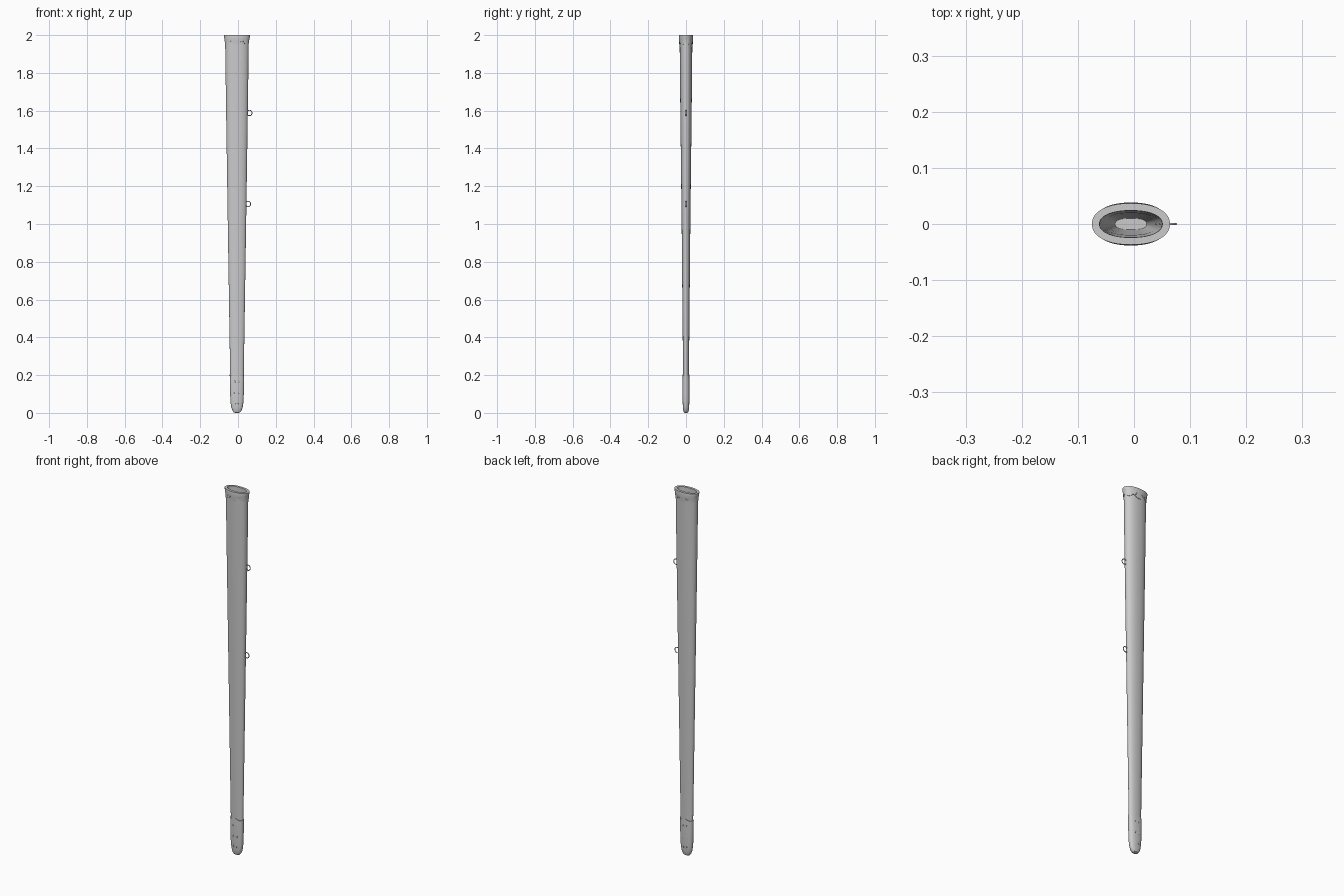
import bpy, bmesh, math
from mathutils import Vector

if "Cube" in bpy.data.objects:
    bpy.data.objects.remove(bpy.data.objects["Cube"])

CX = -0.0055
N = 64

def sect(t, a, b, e=2.2):
    """Point on a rounded-oval cross-section."""
    c, s = math.cos(t), math.sin(t)
    return (CX + a * math.copysign(abs(c) ** (2 / e), c),
            b * math.copysign(abs(s) ** (2 / e), s))

def lerp_table(table, z):
    for p, q in zip(table, table[1:]):
        if z <= q[0]:
            f = (z - p[0]) / (q[0] - p[0])
            return [p[i] + (q[i] - p[i]) * f for i in (1, 2)]
    return list(table[-1][1:])

# Half width and half depth along the blade sleeve
BODY = [(0.0, 0.033, 0.013), (0.2, 0.036, 0.0155), (1.0, 0.0485, 0.023),
        (1.6, 0.0575, 0.030), (2.0, 0.063, 0.034)]

def loft(name, rings, cap_start=False, cap_end=False):
    """Skin a list of rings, each a list of N points."""
    bm = bmesh.new()
    vs = [[bm.verts.new(p) for p in r] for r in rings]
    for r0, r1 in zip(vs, vs[1:]):
        for i in range(N):
            j = (i + 1) % N
            bm.faces.new((r0[i], r0[j], r1[j], r1[i]))
    if cap_start:
        bm.faces.new(vs[0][::-1])
    if cap_end:
        bm.faces.new(vs[-1])
    bmesh.ops.recalc_face_normals(bm, faces=bm.faces)
    return finish(name, bm)

def finish(name, bm):
    me = bpy.data.meshes.new(name)
    bm.to_mesh(me)
    bm.free()
    ob = bpy.data.objects.new(name, me)
    bpy.context.collection.objects.link(ob)
    bpy.context.view_layer.objects.active = ob
    ob.select_set(True)
    bpy.ops.object.shade_smooth_by_angle(angle=math.radians(35))
    ob.select_set(False)
    return ob

ANG = [2 * math.pi * i / N for i in range(N)]

def ring(z, a, b, e=2.2):
    return [(*sect(t, a, b, e), z) for t in ANG]

# Hollow tapered sleeve: outside up, over the lip, inside down to the floor
rings = [ring(z, *lerp_table(BODY, z)) for z in (0.12, 0.2, 0.6, 1.0, 1.3, 1.6, 1.985)]
rings.append(ring(1.985, 0.056, 0.024))
for z in (1.6, 1.0, 0.5, 0.2):
    a, b = lerp_table(BODY, z)
    rings.append(ring(z, a - 0.004, b - 0.0035, 2.6))
rings.append(ring(0.15, 0.028, 0.010, 2.6))
loft("sleeve", rings, True, True)

# Throat collar with scalloped lower edge and flared rim
def scallop(t):
    u = abs(math.cos(t))
    return 1.962 - 0.018 * abs(math.sin(3 * t)) * (1 - 0.5 * u ** 4)

def collar_ring(off, frac):
    out = []
    for t in ANG:
        z0 = scallop(t)
        z = z0 + (1.99 - z0) * frac
        a, b = lerp_table(BODY, z)
        out.append((*sect(t, a + off, b + off), z))
    return out

loft("throat_collar", [collar_ring(-0.001, 0), collar_ring(0.002, 0),
     collar_ring(0.0025, 0.5), collar_ring(0.0045, 0.85),
     ring(1.993, 0.0695, 0.0370), ring(2.0, 0.0695, 0.0370),
     ring(2.0, 0.056, 0.0240), ring(1.95, 0.0555, 0.0235)])

# Tip cover with rounded end
CHAPE = [(0.0, 0.009, 0.006), (0.003, 0.017, 0.011), (0.012, 0.024, 0.0145),
         (0.03, 0.0305, 0.0165), (0.06, 0.0345, 0.018), (0.11, 0.0365, 0.019),
         (0.16, 0.0375, 0.019), (0.19, 0.038, 0.0182)]
rings = [ring(z, a, b, 2.4) for z, a, b in CHAPE]
rings.append([(*sect(t, 0.0385, 0.0178, 2.4),
               0.203 - 0.008 * abs(math.sin(2 * t))) for t in ANG])
rings.append([(x * 0.9 + CX * 0.1, y * 0.8, z) for x, y, z in rings[-1]])
loft("tip_cover", rings, True)

# Small raised ornaments on both faces of the tip cover and collar
def bead(bm, x, y, z, r, sz):
    v = bmesh.ops.create_uvsphere(bm, u_segments=12, v_segments=8, radius=r)["verts"]
    bmesh.ops.scale(bm, vec=(1, 0.5, sz), verts=v)
    bmesh.ops.translate(bm, vec=(x, y, z), verts=v)

def face_y(x, a, b, e):
    return b * (1 - min(1, abs(x) / a) ** e) ** (1 / e)

bm = bmesh.new()
for side in (-1, 1):
    for x, z in ((0.011, 0.165), (0.012, 0.105), (0.009, 0.05)):
        for m in (-1, 1):
            a, b = lerp_table(CHAPE, z)
            bead(bm, CX + m * x, side * face_y(x, a, b, 2.4), z, 0.0028, 2.0)
finish("tip_ornaments", bm)

def tube(name, pts, r, cyclic=False):
    cu = bpy.data.curves.new(name, 'CURVE')
    cu.dimensions = '3D'
    cu.bevel_depth = r
    cu.bevel_resolution = 2
    cu.use_fill_caps = True
    sp = cu.splines.new('POLY')
    sp.points.add(len(pts) - 1)
    for p, co in zip(sp.points, pts):
        p.co = (*co, 1)
    sp.use_cyclic_u = cyclic
    ob = bpy.data.objects.new(name, cu)
    bpy.context.collection.objects.link(ob)

# Scroll engravings on the collar, mirrored left/right and front/back
for side in (-1, 1):
    for m in (-1, 1):
        pts = []
        for i in range(19):
            t = 1.5 * math.pi * i / 18
            r = 0.011 - 0.006 * i / 18
            x = 0.024 + r * math.cos(t)
            y = face_y(x, 0.064, 0.0358, 2.2)
            pts.append((CX + m * x, side * y, 1.971 - r * math.sin(t)))
        tube("collar_scroll", pts, 0.0011)

# Hanging rings on the right edge
for z in (1.588, 1.106):
    a = lerp_table(BODY, z)[0]
    c = CX + a + 0.009
    pts = [(c + 0.0135 * math.cos(t), 0, z + 0.0145 * math.sin(t)) for t in ANG[::2]]
    tube("hanging_ring", pts, 0.0022, True)
